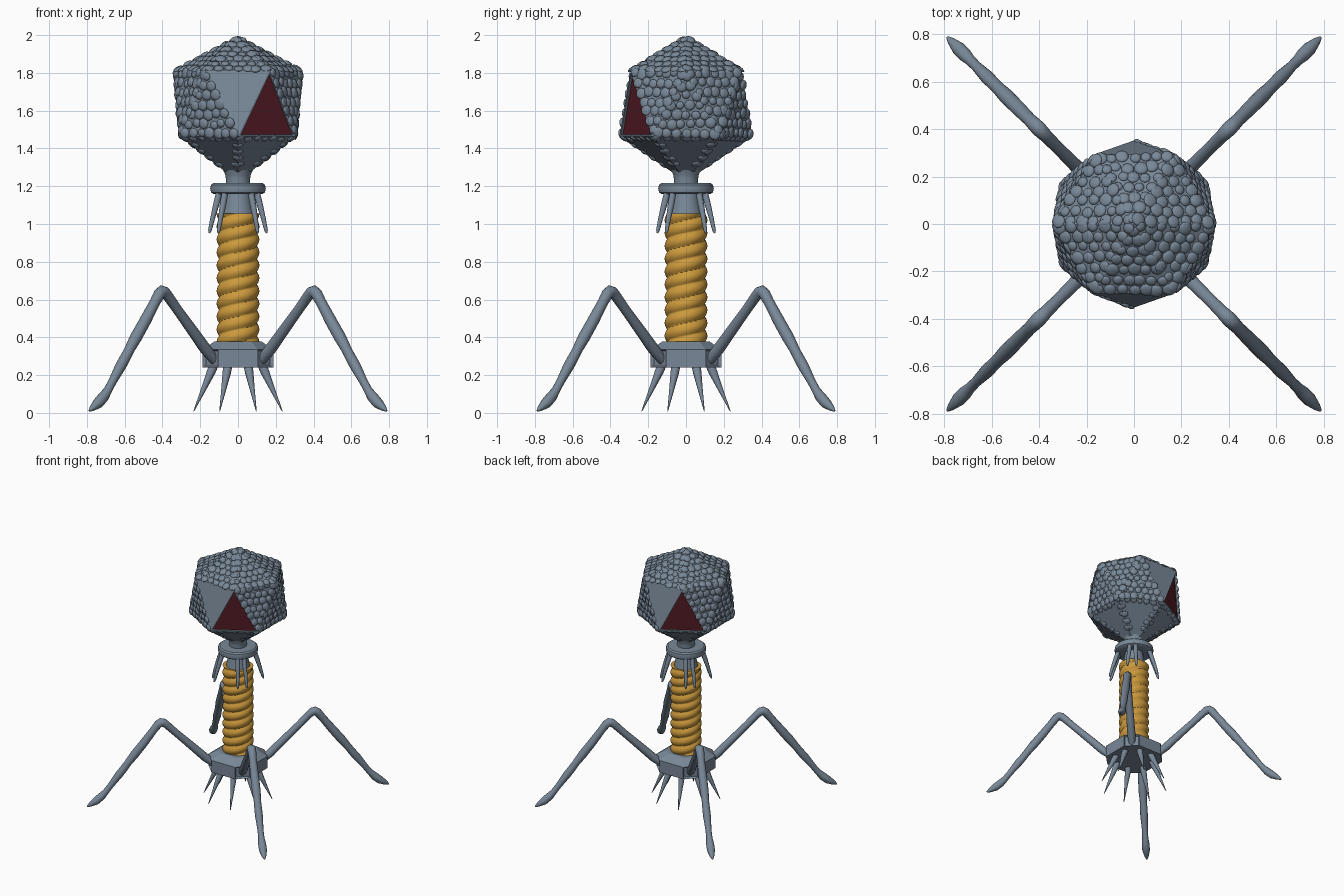
import bpy, bmesh, math, random
from mathutils import Vector, Matrix

if "Cube" in bpy.data.objects:
    bpy.data.objects.remove(bpy.data.objects["Cube"])

random.seed(4)
TAU = 2 * math.pi


def material(name, rgb):
    m = bpy.data.materials.new(name)
    m.diffuse_color = (*rgb, 1)
    m.use_nodes = True
    m.node_tree.nodes["Principled BSDF"].inputs["Base Color"].default_value = m.diffuse_color
    return m


GREY = material("slate grey", (0.19, 0.245, 0.31))
GOLD = material("gold", (0.60, 0.32, 0.045))
RED = material("dark red", (0.095, 0.012, 0.02))


def finish(bm, name, mat, smooth=None):
    bmesh.ops.recalc_face_normals(bm, faces=bm.faces[:])
    me = bpy.data.meshes.new(name)
    bm.to_mesh(me)
    bm.free()
    me.materials.append(mat)
    ob = bpy.data.objects.new(name, me)
    bpy.context.collection.objects.link(ob)
    if smooth:
        bpy.context.view_layer.objects.active = ob
        ob.select_set(True)
        bpy.ops.object.shade_smooth_by_angle(angle=math.radians(smooth))
        ob.select_set(False)
    return ob


def loft(loops):
    """Skin closed loops of points, capping both ends."""
    bm = bmesh.new()
    rows = [[bm.verts.new(p) for p in loop] for loop in loops]
    n = len(rows[0])
    for a, b in zip(rows, rows[1:]):
        for i in range(n):
            bm.faces.new((a[i], a[(i + 1) % n], b[(i + 1) % n], b[i]))
    bm.faces.new(rows[0])
    bm.faces.new(rows[-1])
    return bm


def lathe(name, profile, segs=48):
    loops = [[(r * math.cos(TAU * i / segs), r * math.sin(TAU * i / segs), z)
              for i in range(segs)] for r, z in profile]
    return finish(loft(loops), name, GREY, 35)


def radial_tube(name, angle, path, segs=14):
    """Tapered tube through (distance, height, radius) in a vertical plane."""
    out = Vector((math.cos(angle), math.sin(angle), 0))
    side = Vector((-out.y, out.x, 0))
    pts = [out * d + Vector((0, 0, z)) for d, z, r in path]
    loops = []
    for k, p in enumerate(pts):
        t = (pts[min(k + 1, len(pts) - 1)] - pts[max(k - 1, 0)]).normalized()
        nrm = side.cross(t)
        loops.append([p + (side * math.cos(TAU * i / segs) + nrm * math.sin(TAU * i / segs))
                      * path[k][2] for i in range(segs)])
    return finish(loft(loops), name, GREY, 60)


# Head: six-sided capsule of triangles
def ring(r, z, start):
    return [Vector((r * math.cos(math.radians(start + 60 * k)),
                    r * math.sin(math.radians(start + 60 * k)), z)) for k in range(6)]


UP, LOW = ring(0.338, 1.815, 0), ring(0.352, 1.462, 30)
TOP, BOTTOM = Vector((0, 0, 1.993)), Vector((0, 0, 1.225))
tris = []   # (kind, three corners)
for k in range(6):
    j = (k + 1) % 6
    tris.append(("top", (TOP, UP[k], UP[j])))
    # plain plates face front and back, open windows sit beside them
    tris.append(("plain" if k in (1, 4) else "side", (UP[k], LOW[k], UP[j])))
    tris.append(("open" if k in (1, 4) else "side", (LOW[k], LOW[j], UP[j])))
    tris.append(("under", (LOW[k], BOTTOM, LOW[j])))


def head_mesh(scale):
    bm = bmesh.new()
    mid = Vector((0, 0, 1.63))
    faces = [bm.faces.new([bm.verts.new(mid + (p - mid) * scale) for p in c]) for _, c in tris]
    kept = [f for f, (kind, _) in zip(faces, tris) if kind == "open"]
    bmesh.ops.remove_doubles(bm, verts=bm.verts[:], dist=1e-4)
    bmesh.ops.recalc_face_normals(bm, faces=bm.faces[:])
    return bm, kept


bm, windows = head_mesh(1.0)
bmesh.ops.inset_individual(bm, faces=windows, thickness=0.02)
bmesh.ops.delete(bm, geom=windows, context='FACES')
shell = finish(bm, "head_shell", GREY)
sol = shell.modifiers.new("thickness", 'SOLIDIFY')
sol.thickness = 0.012
sol.offset = -1

bm, _ = head_mesh(0.95)
finish(bm, "head_core", RED)

# Protein bumps over the head plates
bm = bmesh.new()
N = 7
for kind, (a, b, c) in tris:
    if kind in ("plain", "open"):
        continue
    nrm = (b - a).cross(c - a).normalized()
    cen = (a + b + c) / 3
    if nrm.dot(cen - Vector((0, 0, 1.63))) < 0:
        nrm = -nrm
    rot = nrm.to_track_quat('Z', 'Y').to_matrix().to_4x4()
    for i in range(N):
        for j in range(N - i):
            l = N - 1 - i - j
            if kind == "under" and min(i, j, l) > 0:
                continue        # underside is only beaded along its edges
            u, v, w = [(q + 0.34) / (N + 0.02) for q in (i, j, l)]
            p = a * u + b * v + c * w
            if p.z < 1.29:
                continue
            jig = Vector([random.uniform(-1, 1) for _ in range(3)]) * 0.007
            p += jig - nrm * jig.dot(nrm)
            s = random.uniform(0.021, 0.031) * (0.8 if kind == "under" else 1)
            h = 0.007 if kind == "under" else random.uniform(0.008, 0.013)
            bmesh.ops.create_icosphere(
                bm, subdivisions=2, radius=1,
                matrix=Matrix.Translation(p) @ rot @ Matrix.Diagonal((s, s, h, 1)))
finish(bm, "head_bumps", GREY, 60)

# Neck, collar and tail cap
lathe("neck", [(0.085, 1.30), (0.068, 1.262), (0.064, 1.24), (0.064, 1.19)])
lathe("collar", [(0.09, 1.158), (0.132, 1.16), (0.143, 1.168), (0.147, 1.187),
                 (0.143, 1.207), (0.132, 1.216), (0.06, 1.218)])
lathe("tail_cap", [(0.092, 1.03), (0.085, 1.06), (0.066, 1.165)])

# Whiskers: a pair on each diagonal
for k in range(8):
    ang = math.radians(45 + 90 * (k // 2) + (10.5 if k % 2 else -10.5))
    radial_tube(f"whisker_{k + 1}", ang, [(0.118, 1.175, 0.017), (0.138, 1.11, 0.017),
                (0.163, 1.03, 0.013), (0.18, 0.968, 0.010), (0.185, 0.952, 0.005)], 10)

# Tail sheath with two spiral ridges
SEG, ROWS, Z0, Z1 = 48, 120, 0.36, 1.055
loops = []
for k in range(ROWS + 1):
    z = Z0 + (Z1 - Z0) * k / ROWS
    loop = []
    for i in range(SEG):
        th = TAU * i / SEG
        ph = (z / 0.068 - 2 * th / TAU) % 1
        r = 0.098 + 0.015 * abs(math.sin(math.pi * ph)) ** 0.8
        loop.append((r * math.cos(th), r * math.sin(th), z))
    loops.append(loop)
finish(loft(loops), "tail_sheath", GOLD, 50)


# Base plate: square with cut corners and recessed leg sockets
def cut_square(w, c, z):
    return [(w, -c, z), (w, c, z), (c, w, z), (-c, w, z),
            (-w, c, z), (-w, -c, z), (-c, -w, z), (c, -w, z)]


bm = loft([cut_square(0.187, 0.105, 0.24), cut_square(0.187, 0.105, 0.335),
           cut_square(0.125, 0.07, 0.378)])
bmesh.ops.recalc_face_normals(bm, faces=bm.faces[:])
sockets = [f for f in bm.faces if abs(f.normal.z) < 0.1 and abs(f.normal.x * f.normal.y) > 0.3]
bmesh.ops.inset_individual(bm, faces=sockets, thickness=0.012, depth=-0.015)
finish(bm, "base_plate", GREY)

# Base spikes
for k in range(8):
    radial_tube(f"base_spike_{k + 1}", math.radians(22.5 + 45 * k),
                [(0.135, 0.26, 0.024), (0.155, 0.215, 0.023), (0.20, 0.12, 0.013),
                 (0.254, 0.008, 0.002)], 10)

# Legs (x along the diagonal, height, radius)
LEG = [(0.12, 0.275, 0.026), (0.17, 0.335, 0.031), (0.23, 0.42, 0.029), (0.32, 0.545, 0.026),
       (0.372, 0.62, 0.028), (0.388, 0.638, 0.031), (0.402, 0.643, 0.032), (0.416, 0.63, 0.031),
       (0.44, 0.585, 0.028), (0.49, 0.49, 0.031), (0.54, 0.40, 0.032), (0.575, 0.335, 0.027),
       (0.595, 0.295, 0.028), (0.62, 0.25, 0.029), (0.665, 0.165, 0.022), (0.69, 0.118, 0.023),
       (0.712, 0.085, 0.029), (0.74, 0.052, 0.029), (0.77, 0.026, 0.017), (0.787, 0.011, 0.005)]
for k, name in enumerate(("back_right", "back_left", "front_left", "front_right")):
    radial_tube(f"{name}_leg", math.radians(45 + 90 * k),
                [(x * math.sqrt(2), z, r) for x, z, r in LEG])
